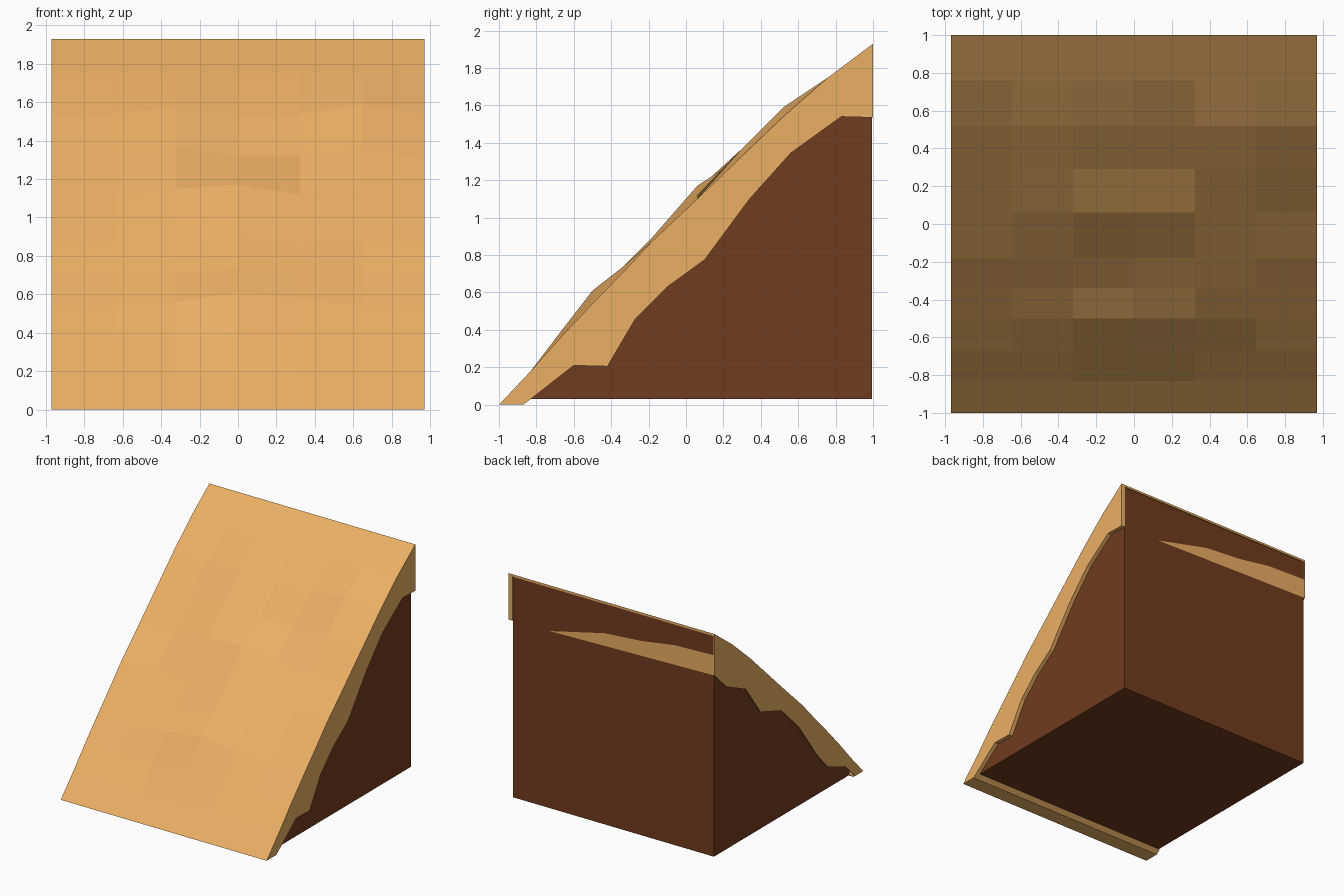
import bpy, bmesh

if "Cube" in bpy.data.objects:
    bpy.data.objects.remove(bpy.data.objects["Cube"])

W = 0.97                      # half width of the slope
IN_L, IN_R = -0.96, 0.935     # side faces of the earth core


def material(name, rgb):
    m = bpy.data.materials.new(name)
    m.diffuse_color = (*rgb, 1)
    m.use_nodes = True
    m.node_tree.nodes["Principled BSDF"].inputs["Base Color"].default_value = m.diffuse_color
    return m


def finish(name, bm, mat):
    bmesh.ops.remove_doubles(bm, verts=bm.verts, dist=0.0001)
    me = bpy.data.meshes.new(name)
    bm.to_mesh(me)
    bm.free()
    me.materials.append(mat)
    ob = bpy.data.objects.new(name, me)
    bpy.context.collection.objects.link(ob)
    return ob


def prism(bm, yz, x0, x1):
    """Extrude a y-z outline from x0 to x1."""
    a = [bm.verts.new((x0, y, z)) for y, z in yz]
    b = [bm.verts.new((x1, y, z)) for y, z in yz]
    faces = [bm.faces.new(a), bm.faces.new(b[::-1])]
    for i in range(len(yz)):
        j = (i + 1) % len(yz)
        faces.append(bm.faces.new((a[j], a[i], b[i], b[j])))
    bmesh.ops.recalc_face_normals(bm, faces=faces)


sand = material("sand", (0.83, 0.43, 0.127))
soil = material("soil", (0.165, 0.045, 0.013))

# Slope profile shared by the crust and the core
slope = [(-1, 0), (-0.83, 0.18), (-0.67, 0.36), (-0.5, 0.54), (-0.34, 0.705),
         (-0.18, 0.875), (0.06, 1.10), (0.29, 1.32), (0.52, 1.54),
         (0.76, 1.75), (1, 1.93)]

# Gentle bumps on the slope, by (row, column)
bumps = {(2, 3): 0.03, (3, 2): 0.02, (3, 3): 0.07, (3, 4): 0.04,
         (4, 3): 0.03, (4, 4): 0.03, (5, 3): 0.02,
         (6, 2): 0.05, (6, 3): 0.07, (6, 4): 0.02,
         (7, 2): 0.04, (7, 5): 0.04, (8, 2): 0.03, (8, 5): 0.05}

# Sloping top surface
bm = bmesh.new()
grid = [[bm.verts.new((-W + c * W / 3, y, z + bumps.get((r, c), 0)))
         for c in range(7)] for r, (y, z) in enumerate(slope)]
for r in range(10):
    for c in range(6):
        bm.faces.new((grid[r][c], grid[r][c + 1], grid[r + 1][c + 1], grid[r + 1][c]))
# Lip along the foot of the slope
lip = [[bm.verts.new((x, y, z)) for x in (-W, W)]
       for y, z in ((-1, 0), (-0.87, 0), (-0.83, 0.03))]
for p, q in zip(lip, lip[1:]):
    bm.faces.new((p[1], p[0], q[0], q[1]))
# Thin rim along the back of the crest
bm.faces.new([bm.verts.new(p) for p in
              ((-W, 1, 1.93), (W, 1, 1.93), (W, 1, 1.91), (-W, 1, 1.91))])
finish("crust_top", bm, sand)

# Ragged crust edges on both sides
ragged_right = [(1, 1.535), (0.83, 1.54), (0.56, 1.345), (0.34, 1.1), (0.1, 0.775),
                (-0.1, 0.63), (-0.27, 0.46), (-0.42, 0.205), (-0.6, 0.21),
                (-0.83, 0.03), (-0.87, 0)]
ragged_left = [(1, 1.577), (0.84, 1.42), (0.58, 1.3), (0.38, 1.03), (0.1, 0.934),
               (-0.13, 0.71), (-0.38, 0.373), (-0.52, 0.22), (-0.76, 0.127),
               (-0.89, 0)]
for name, low, x0, x1 in (("crust_right", ragged_right, IN_R, W),
                          ("crust_left", ragged_left, -W, IN_L)):
    bm = bmesh.new()
    prism(bm, slope + low, x0, x1)
    finish(name, bm, sand)

# Sand seam on the back face
bm = bmesh.new()
seam = [(0.586, 1.54), (0.4, 1.583), (0.07, 1.66), (-0.28, 1.687),
        (-0.59, 1.735), (-W, 1.748), (-W, 1.577)]
bm.faces.new([bm.verts.new((x, 1, z)) for x, z in seam])
bmesh.ops.recalc_face_normals(bm, faces=bm.faces)
bm.normal_update()
for f in bm.faces:
    if f.normal.y < 0:
        f.normal_flip()
finish("back_seam", bm, sand)

# Earth core under the crust
bm = bmesh.new()
core = [(-0.83, 0.03)] + [(y, z - 0.03) for y, z in slope[1:-1]] + [(0.995, 1.91), (0.995, 0.03)]
prism(bm, core, IN_L, IN_R)
finish("earth_core", bm, soil)
